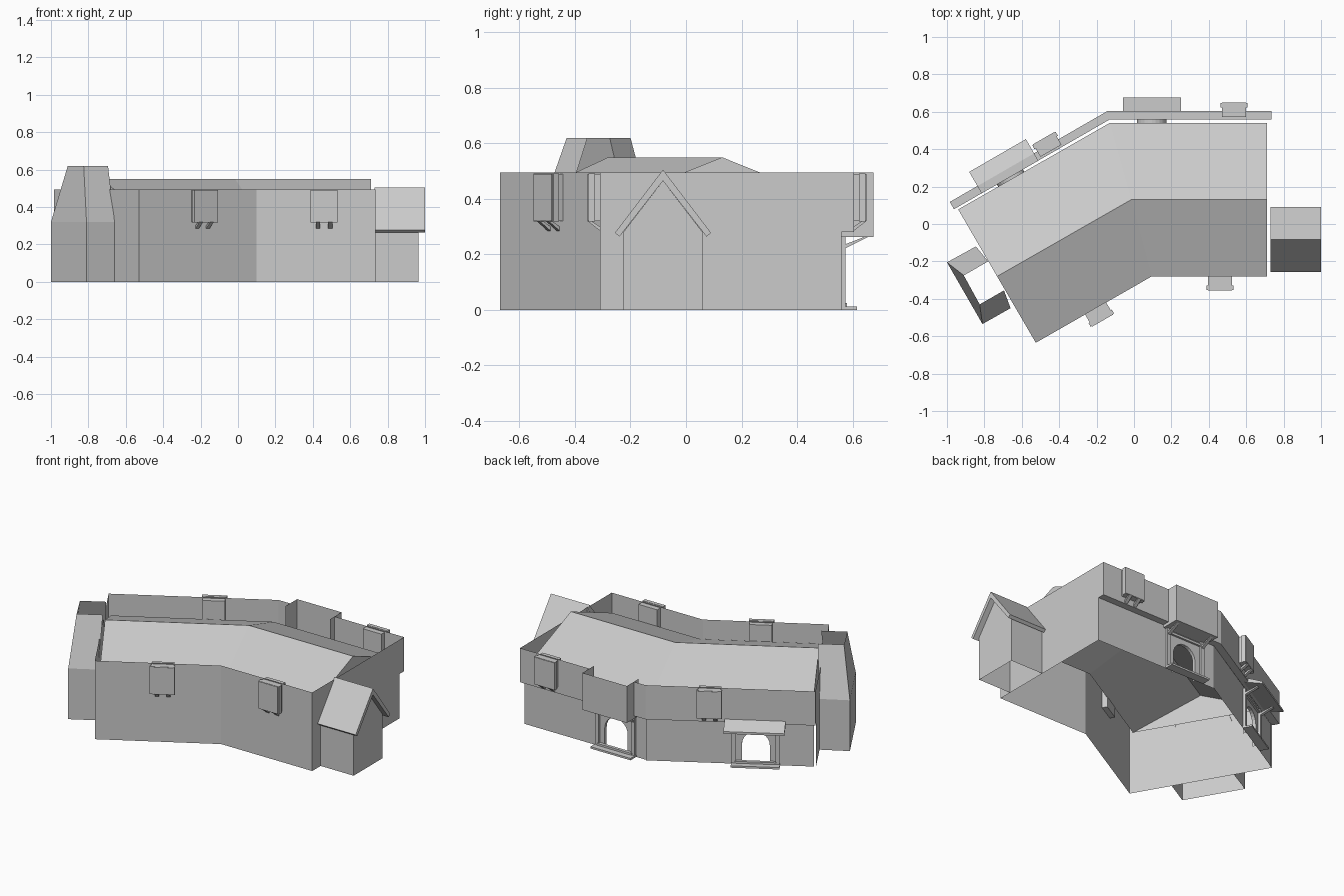
import bpy, bmesh, math
from mathutils import Matrix, Vector

if "Cube" in bpy.data.objects:
    bpy.data.objects.remove(bpy.data.objects["Cube"], do_unlink=True)

GREY = (0.6, 0.6, 0.6, 1)
mat = bpy.data.materials.new("plain grey")
mat.use_nodes = True
mat.diffuse_color = GREY
mat.node_tree.nodes["Principled BSDF"].inputs["Base Color"].default_value = GREY


def make(name, faces, frame=Matrix()):
    """Object from polygons given as lists of points, welded together."""
    bm = bmesh.new()
    for pts in faces:
        bm.faces.new([bm.verts.new(frame @ Vector(p)) for p in pts])
    bmesh.ops.remove_doubles(bm, verts=bm.verts, dist=0.0005)
    bmesh.ops.recalc_face_normals(bm, faces=bm.faces)
    me = bpy.data.meshes.new(name)
    bm.to_mesh(me)
    bm.free()
    me.materials.append(mat)
    ob = bpy.data.objects.new(name, me)
    bpy.context.collection.objects.link(ob)
    return ob


def prism(a, b):
    """Faces joining two matching outlines into a closed solid."""
    n = len(a)
    return [a, b] + [[a[i], a[(i + 1) % n], b[(i + 1) % n], b[i]] for i in range(n)]


def block(x0, x1, y0, y1, z0, z1):
    ring = [(x0, y0), (x1, y0), (x1, y1), (x0, y1)]
    return prism([(x, y, z0) for x, y in ring], [(x, y, z1) for x, y in ring])


def side_prism(x0, x1, profile):
    """Solid extruded along x from a (y, z) profile."""
    return prism([(x0, y, z) for y, z in profile], [(x1, y, z) for y, z in profile])


def wall(p, q, z0, z1):
    return [(*p, z0), (*q, z0), (*q, z1), (*p, z1)]


def facing(x, y, degrees):
    """Wall frame: local x along the wall, local y outward."""
    return Matrix.Translation((x, y, 0)) @ Matrix.Rotation(math.radians(degrees), 4, "Z")


TOP, JETTY, STEP = 0.495, 0.28, 0.045

# Plan corners of the outer walls
front = [(0.735, -0.31), (0.1, -0.31), (-0.53, -0.67)]
back = [(0.735, 0.605), (-0.14, 0.605), (-0.985, 0.118)]
low = [(0.735, 0.56), (-0.128, 0.56), (-0.9625, 0.079)]

back_right = facing(0, 0.605, 0)
back_left = facing(-0.14, 0.605, 30)
front_right = facing(0, -0.31, 180)
front_left = facing(0.1, -0.31, 210)

# Front walls and stepped end walls
make("front_walls", [wall(front[0], front[1], 0, TOP), wall(front[1], front[2], 0, TOP)])
for name, i in (("left_end_wall", 0), ("right_end_wall", 2)):
    make(name, [[(*front[i], 0), (*low[i], 0), (*low[i], JETTY), (*back[i], JETTY),
                 (*back[i], TOP), (*front[i], TOP)]])

# Overhanging upper back wall, open where the bay projects
BAY0, BAY1, BAY_OUT, BAY_Z = -0.06, 0.25, 0.07, 0.262
make("upper_back_wall", [
    wall(back[0], (BAY1, 0.605), JETTY, TOP), wall((BAY0, 0.605), back[1], JETTY, TOP),
    wall(back[1], back[2], JETTY, TOP)])
make("overhang_soffit", [[(*low[i], JETTY), (*low[i + 1], JETTY),
                          (*back[i + 1], JETTY), (*back[i], JETTY)] for i in (0, 1)])

# Projecting bay over the main door
make("bay", [wall((BAY0, -STEP), (BAY0, BAY_OUT), BAY_Z, TOP),
             wall((BAY1, -STEP), (BAY1, BAY_OUT), BAY_Z, TOP),
             wall((BAY0, BAY_OUT), (BAY1, BAY_OUT), BAY_Z, TOP),
             [(BAY0, -STEP, BAY_Z), (BAY1, -STEP, BAY_Z),
              (BAY1, BAY_OUT, BAY_Z), (BAY0, BAY_OUT, BAY_Z)]], back_right)


def arch(cx, r, spring):
    pts = [(cx - r, 0)]
    for i in range(13):
        t = math.pi * (1 - i / 12)
        pts.append((cx + r * math.cos(t), spring + r * math.sin(t)))
    return pts + [(cx + r, 0)]


def door_wall(name, x0, x1, cx, frame):
    """Lower wall with an arched doorway, posts, brackets and steps."""
    y = -STEP
    curve = arch(cx, 0.08, 0.125)
    outline = [(x0, 0)] + curve + [(x1, 0), (x1, JETTY), (x0, JETTY)]
    make(name + "_wall", [[(x, y, z) for x, z in outline]], frame)
    make(name + "_arch_lining", [
        [(a[0], y, a[1]), (b[0], y, b[1]), (b[0], y - 0.02, b[1]), (a[0], y - 0.02, a[1])]
        for a, b in zip(curve, curve[1:])], frame)
    for side in (-1, 1):
        px = cx + side * 0.125
        make(name + "_post", block(px - 0.012, px + 0.012, y, y + 0.015, 0, BAY_Z), frame)
        make(name + "_bracket", side_prism(px - 0.01, px + 0.01, [
            (y + 0.01, 0.22), (y + 0.01, 0.235), (0.035, BAY_Z), (0.05, BAY_Z)]), frame)
    make(name + "_lintel", block(cx - 0.137, cx + 0.137, y, y + 0.012, 0.235, 0.25), frame)
    make(name + "_step", block(cx - 0.14, cx + 0.14, y, 0.012, 0, 0.012), frame)
    make(name + "_threshold", block(cx - 0.12, cx + 0.12, y, -0.025, 0.012, 0.024), frame)


DOOR2 = -0.63
door_wall("main_door", low[1][0], low[0][0], 0.095, back_right)
door_wall("side_door", -0.963, 0.0, DOOR2, back_left)

# Sloping canopy over the side door
make("side_door_canopy", side_prism(DOOR2 - 0.175, DOOR2 + 0.175, [
    (-STEP, 0.3), (0, 0.3), (0.088, 0.262), (0.088, 0.248), (-STEP, 0.285)]), back_left)


# Window boxes with paired slanted brackets
def window_box(name, cx, frame):
    make(name, block(cx - 0.065, cx + 0.065, -0.033, 0.045, 0.32, 0.49), frame)
    make(name + "_front_frame", block(cx - 0.072, cx + 0.072, 0.018, 0.042, 0.318, 0.492), frame)
    for side in (-1, 1):
        px = cx + side * 0.033
        make(name + "_bracket", side_prism(px - 0.011, px + 0.011, [
            (0, 0.285), (0, 0.3), (0.03, 0.32), (0.045, 0.32)]), frame)


window_box("front_window_box", -0.46, front_right)
window_box("front_wing_window_box", 0.335, front_left)
window_box("back_window_box", 0.535, back_right)
window_box("back_wing_window_box", -0.37, back_left)

# Bent gable roof sunk behind the wall tops
EAVE, RIDGE = 0.385, 0.55
eave_f = [(0.712, -0.28, EAVE), (0.095, -0.28, EAVE), (-0.525, -0.635, EAVE)]
ridge = [(0.712, 0.13, RIDGE), (-0.015, 0.13, RIDGE), (-0.732, -0.28, RIDGE)]
eave_b = [(0.712, 0.54, EAVE), (-0.13, 0.54, EAVE), (-0.94, 0.078, EAVE)]
slopes = []
for i in (0, 1):
    for edge in (eave_f, eave_b):
        slopes.append([edge[i], edge[i + 1], ridge[i + 1], ridge[i]])
make("roof", slopes + [[eave_f[i], ridge[i], eave_b[i]] for i in (0, 2)])

# Open tapering chimney breast against the end wall
base = [(-0.845, -0.12), (-1.0, -0.205), (-0.81, -0.535), (-0.66, -0.45)]
neck = [(-0.78, -0.2), (-0.91, -0.275), (-0.825, -0.43), (-0.695, -0.355)]
chimney = []
for i in range(3):
    chimney.append(wall(base[i], base[i + 1], 0, 0.32))
    chimney.append([(*base[i], 0.32), (*base[i + 1], 0.32),
                    (*neck[i + 1], 0.62), (*neck[i], 0.62)])
make("chimney", chimney)

# Gabled side porch
PY, PW = -0.083, 0.143
porch = [(PY - PW, 0), (PY - PW, 0.28), (PY, 0.465), (PY + PW, 0.28), (PY + PW, 0)]
make("porch_walls", [[(0.965, y, z) for y, z in porch]] + [
    [(0.735, PY + s * PW, 0), (0.965, PY + s * PW, 0),
     (0.965, PY + s * PW, 0.28), (0.735, PY + s * PW, 0.28)] for s in (-1, 1)])
make("porch_roof", side_prism(0.73, 1.0, [
    (PY - 0.173, 0.278), (PY, 0.505), (PY + 0.173, 0.278),
    (PY + 0.157, 0.264), (PY, 0.465), (PY - 0.157, 0.264)]))
